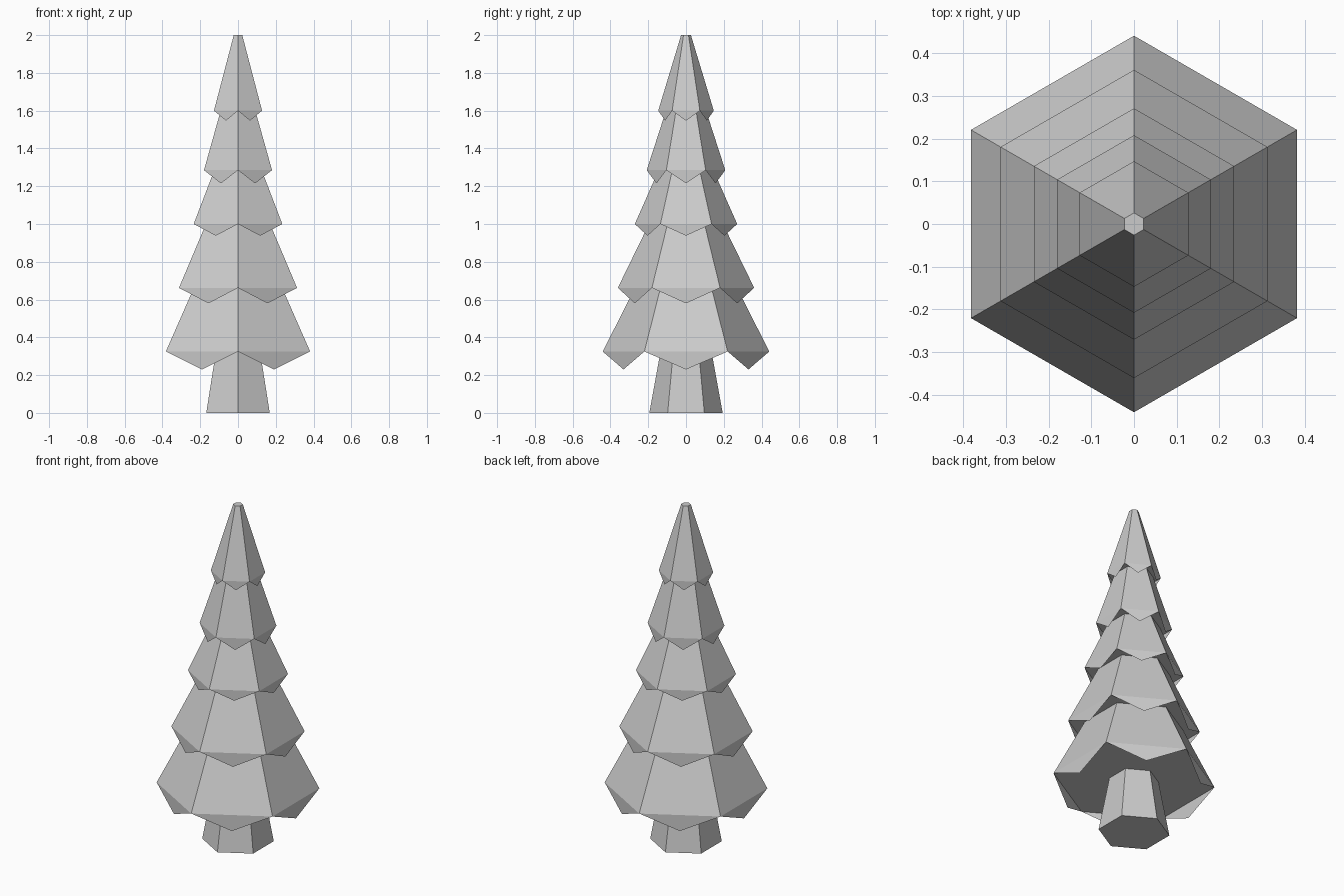
import bpy, bmesh
from math import sin, cos, pi

if "Cube" in bpy.data.objects:
    bpy.data.objects.remove(bpy.data.objects["Cube"])

SIDES = 6


def ring(bm, radius, z):
    # hexagon with a corner pointing along +y
    return [bm.verts.new((radius * sin(2 * pi * i / SIDES),
                          radius * cos(2 * pi * i / SIDES), z)) for i in range(SIDES)]


def bridge(bm, low, high):
    for i in range(SIDES):
        j = (i + 1) % SIDES
        bm.faces.new((low[j], low[i], high[i], high[j]))


def finish(bm, name):
    mesh = bpy.data.meshes.new(name)
    bm.to_mesh(mesh)
    bm.free()
    obj = bpy.data.objects.new(name, mesh)
    bpy.context.collection.objects.link(obj)
    return obj


# Trunk: tapered hexagonal prism, open where it meets the foliage
TRUNK_TOP = 0.135
bm = bmesh.new()
base = ring(bm, 0.194, 0)
bridge(bm, base, ring(bm, TRUNK_TOP, 0.325))
bm.faces.new(base)
finish(bm, "trunk")

# Foliage tiers: rim radius, rim height, height of drooping tips, radius at top
tiers = [
    (0.441, 0.325, 0.23, 0.270),
    (0.361, 0.662, 0.58, 0.196),
    (0.271, 1.000, 0.938, 0.145),
    (0.208, 1.285, 1.215, 0.106),
    (0.147, 1.600, 1.547, 0.026),
]
inner = TRUNK_TOP
for n, (radius, z, tip_z, top_radius) in enumerate(tiers):
    last = n == len(tiers) - 1
    top_z = 2.0 if last else tiers[n + 1][1]
    bm = bmesh.new()
    rim = ring(bm, radius, z)
    top = ring(bm, top_radius, top_z)
    bridge(bm, rim, top)
    bridge(bm, ring(bm, inner, z), rim)  # flat underside
    # Drooping triangular flap below each side
    for i in range(SIDES):
        a, b = rim[i], rim[(i + 1) % SIDES]
        mid = (a.co + b.co) / 2
        tip = bm.verts.new((mid.x, mid.y, tip_z))
        bm.faces.new((a, b, tip))
    if last:
        bm.faces.new(list(reversed(top)))
    finish(bm, f"foliage_tier_{n + 1}")
    inner = top_radius
